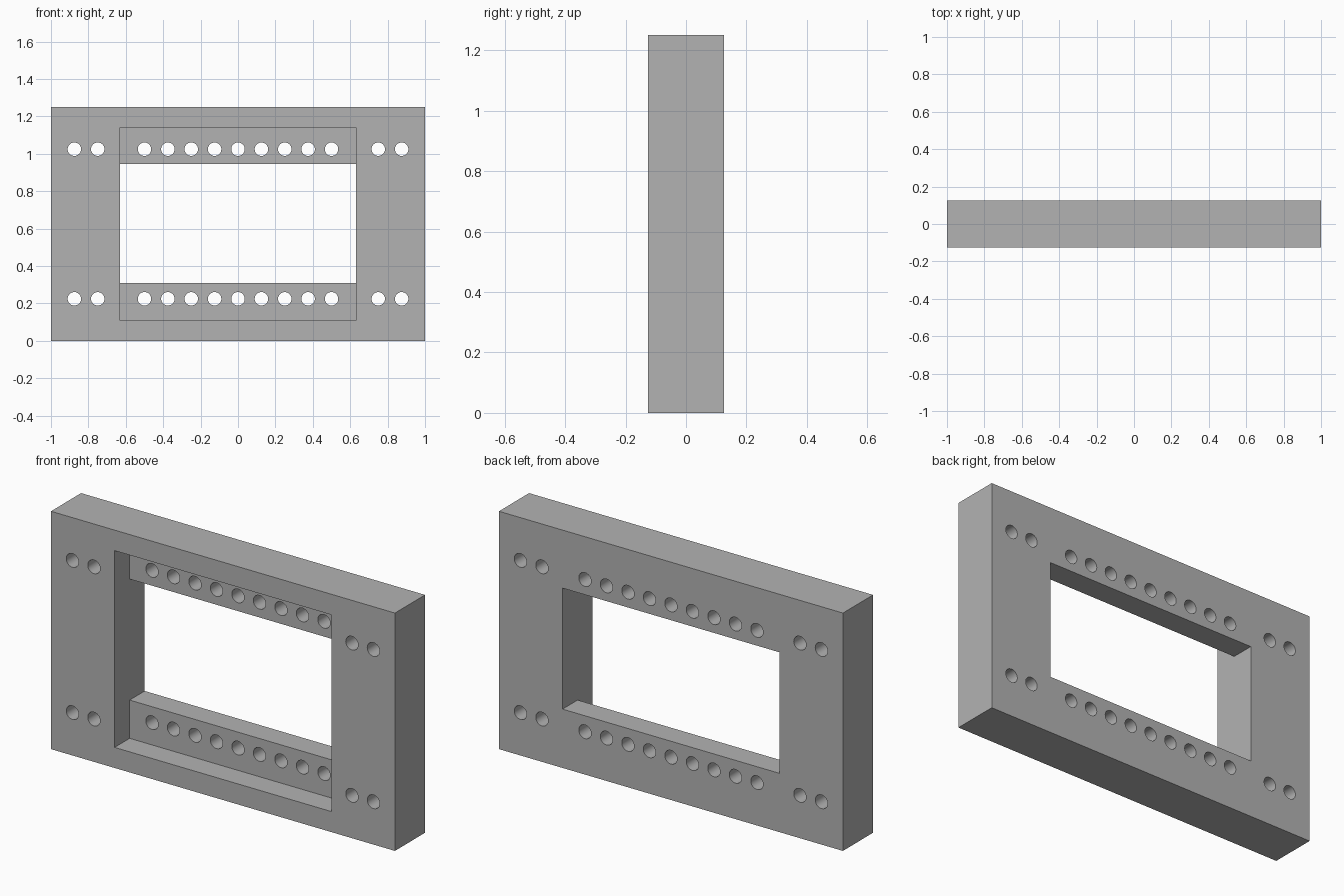
import bpy
import bmesh
from math import pi, radians
from mathutils import Matrix

if "Cube" in bpy.data.objects:
    bpy.data.objects.remove(bpy.data.objects["Cube"], do_unlink=True)

WIDTH, DEPTH, HEIGHT = 2.0, 0.25, 1.25
MID = HEIGHT / 2
HOLE_RADIUS = 0.036

grey = bpy.data.materials.new("plain grey")
grey.use_nodes = True
colour = (0.45, 0.45, 0.45, 1)
grey.diffuse_color = colour
grey.node_tree.nodes["Principled BSDF"].inputs["Base Color"].default_value = colour


def make_object(name, bm):
    mesh = bpy.data.meshes.new(name)
    bm.to_mesh(mesh)
    bm.free()
    mesh.materials.append(grey)
    obj = bpy.data.objects.new(name, mesh)
    bpy.context.collection.objects.link(obj)
    return obj


def block(name, size, centre):
    bm = bmesh.new()
    bmesh.ops.create_cube(bm, size=1, matrix=Matrix.Translation(centre) @ Matrix.Diagonal((*size, 1)))
    return make_object(name, bm)


def hole_pins():
    # Two mirrored rows: nine holes in the recess and two in each side
    bm = bmesh.new()
    columns = [i / 8 for i in range(-7, 8) if abs(i) != 5]
    for z in (MID - 0.4, MID + 0.4):
        for x in columns:
            bmesh.ops.create_cone(
                bm, cap_ends=True, segments=32, radius1=HOLE_RADIUS, radius2=HOLE_RADIUS,
                depth=DEPTH * 2, matrix=Matrix.Translation((x, 0, z)) @ Matrix.Rotation(pi / 2, 4, "X"))
    return make_object("hole_cutter", bm)


# Solid panel with a stepped window
panel = block("mounting_panel", (WIDTH, DEPTH, HEIGHT), (0, 0, MID))
cutters = [
    block("recess_cutter", (1.26, DEPTH, 1.034), (0, -DEPTH / 2, MID)),
    block("window_cutter", (1.26, DEPTH * 2, 0.636), (0, 0, MID + 0.002)),
    hole_pins(),
]

bpy.context.view_layer.objects.active = panel
for cutter in cutters:
    cutter.hide_render = True
    cut = panel.modifiers.new(cutter.name, "BOOLEAN")
    cut.operation = "DIFFERENCE"
    cut.solver = "EXACT"
    cut.object = cutter
    bpy.ops.object.modifier_apply(modifier=cut.name)
    bpy.data.objects.remove(cutter, do_unlink=True)

# Round hole walls with crisp rims
bpy.ops.object.select_all(action="DESELECT")
panel.select_set(True)
bpy.ops.object.shade_smooth_by_angle(angle=radians(30))
